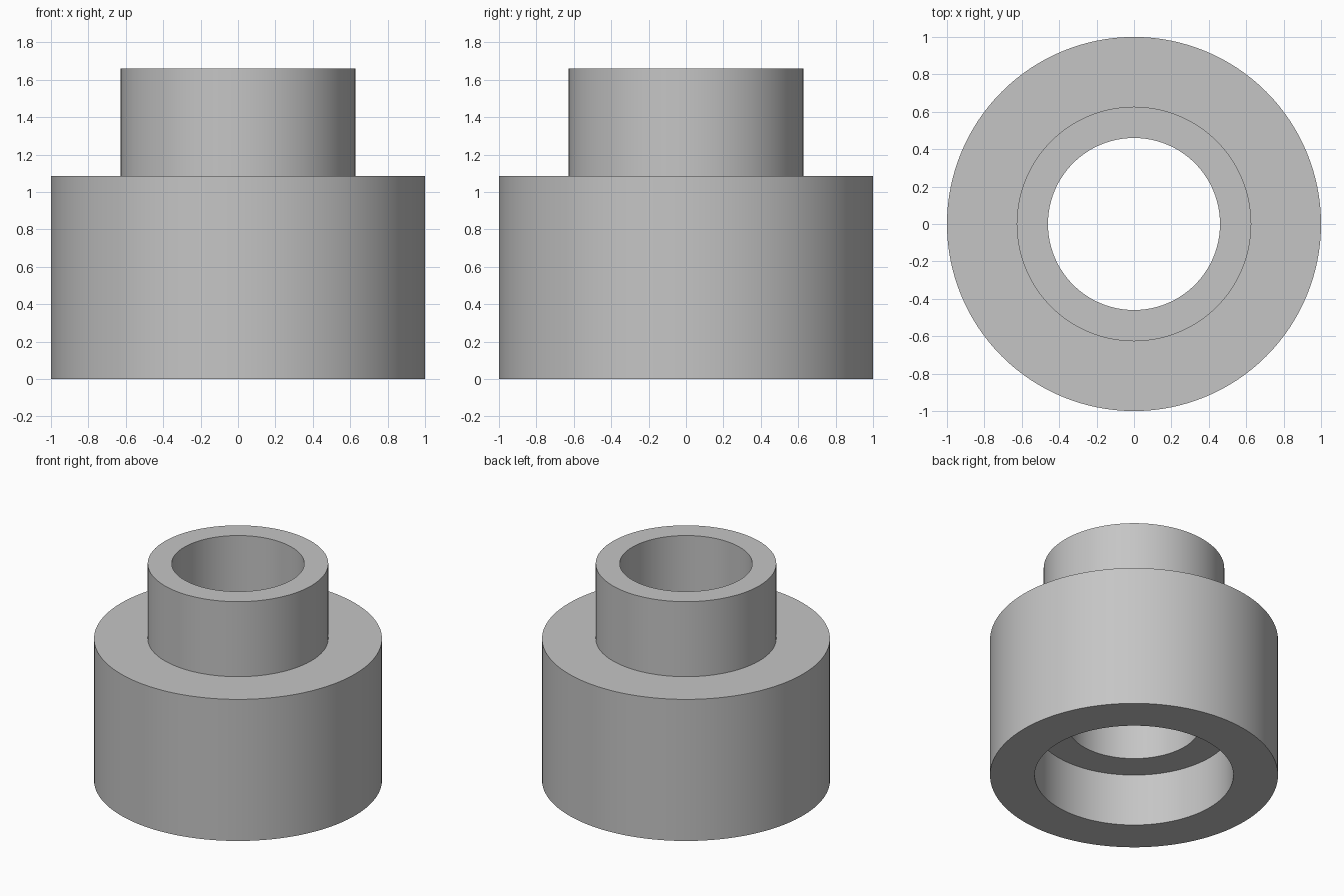
import bpy
import bmesh
import math

cube = bpy.data.objects.get("Cube")
if cube:
    bpy.data.objects.remove(cube, do_unlink=True)

SIDES = 128
BASE_R, NECK_R, BORE_R, RECESS_R = 1.0, 0.627, 0.46, 0.69
BASE_TOP, NECK_TOP, RECESS_TOP = 1.085, 1.66, 0.4

# Single grey material
grey = bpy.data.materials.new("plain grey")
grey.use_nodes = True
colour = (0.56, 0.56, 0.56, 1)
grey.diffuse_color = colour
grey.node_tree.nodes["Principled BSDF"].inputs["Base Color"].default_value = colour


def revolve(name, profile):
    """Spin a closed (radius, height) profile around the z axis."""
    bm = bmesh.new()
    verts = [bm.verts.new((r, 0, z)) for r, z in profile]
    edges = [bm.edges.new((v, verts[(i + 1) % len(verts)])) for i, v in enumerate(verts)]
    bmesh.ops.spin(bm, geom=verts + edges, cent=(0, 0, 0), axis=(0, 0, 1),
                   angle=math.tau, steps=SIDES, use_duplicate=False)
    bmesh.ops.remove_doubles(bm, verts=bm.verts, dist=1e-4)
    bmesh.ops.recalc_face_normals(bm, faces=bm.faces)
    mesh = bpy.data.meshes.new(name)
    bm.to_mesh(mesh)
    bm.free()
    mesh.materials.append(grey)
    obj = bpy.data.objects.new(name, mesh)
    bpy.context.collection.objects.link(obj)
    bpy.ops.object.select_all(action="DESELECT")
    obj.select_set(True)
    bpy.context.view_layer.objects.active = obj
    bpy.ops.object.shade_smooth_by_angle(angle=math.radians(30))
    return obj


# Stepped bushing: wide base, narrow neck, through bore, wider recess below
revolve("stepped_bushing", [
    (RECESS_R, 0), (BASE_R, 0),
    (BASE_R, BASE_TOP), (NECK_R, BASE_TOP),
    (NECK_R, NECK_TOP), (BORE_R, NECK_TOP),
    (BORE_R, RECESS_TOP), (RECESS_R, RECESS_TOP),
])
